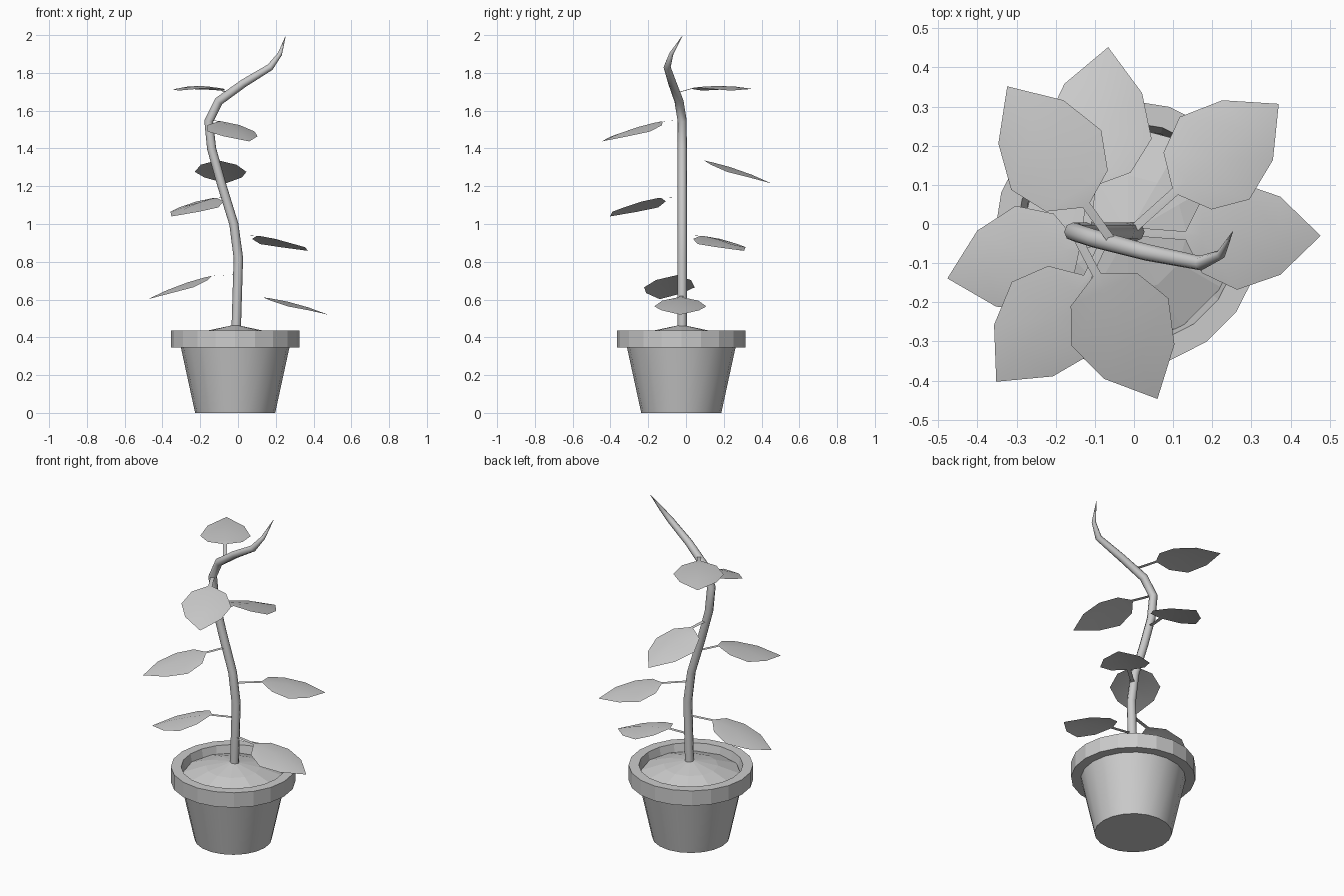
import bpy, bmesh, math
from mathutils import Vector

if "Cube" in bpy.data.objects:
    bpy.data.objects.remove(bpy.data.objects["Cube"])

CX, CY = -0.015, -0.025          # pot centre
SIDES = 20


def new_object(name, bm, angle=None):
    me = bpy.data.meshes.new(name)
    bmesh.ops.recalc_face_normals(bm, faces=bm.faces)
    bm.to_mesh(me)
    bm.free()
    ob = bpy.data.objects.new(name, me)
    bpy.context.collection.objects.link(ob)
    if angle is not None:
        bpy.ops.object.select_all(action='DESELECT')
        ob.select_set(True)
        bpy.context.view_layer.objects.active = ob
        bpy.ops.object.shade_smooth_by_angle(angle=math.radians(angle))
    return ob


def lathe(name, profile, sides, angle=None, closed=False, centre=(CX, CY)):
    """Revolve (radius, z) points; radius 0 becomes a single pole vertex."""
    bm = bmesh.new()
    rings = []
    for r, z in profile:
        n = 1 if r == 0 else sides
        rings.append([bm.verts.new((centre[0] + r * math.cos(2 * math.pi * i / sides),
                                    centre[1] + r * math.sin(2 * math.pi * i / sides), z))
                      for i in range(n)])
    pairs = list(zip(rings, rings[1:]))
    if closed:
        pairs.append((rings[-1], rings[0]))
    for a, b in pairs:
        for i in range(sides):
            j = (i + 1) % sides
            quad = [a[i % len(a)], a[j % len(a)], b[j % len(b)], b[i % len(b)]]
            bm.faces.new(list(dict.fromkeys(quad)))
    return new_object(name, bm, angle)


# Pot body, faceted rim and soil mound
lathe("pot_body", [(0, 0), (0.212, 0), (0.287, 0.345)], SIDES, 30)
lathe("pot_rim", [(0.285, 0.345), (0.341, 0.345), (0.341, 0.435),
                  (0.285, 0.435), (0.268, 0.36)], SIDES)
lathe("soil", [(0.275, 0.39), (0.15, 0.435), (0, 0.467)], 12)

# Stem: tapering octagonal tube along a bent path (x, y, z, radius)
path = [(-0.010, -0.02, 0.43, 0.025), (0.002, -0.02, 0.82, 0.025),
        (-0.022, -0.02, 1.00, 0.024), (-0.087, -0.02, 1.21, 0.024),
        (-0.140, -0.02, 1.40, 0.024), (-0.155, -0.02, 1.545, 0.024),
        (-0.102, -0.037, 1.65, 0.024), (0.030, -0.072, 1.745, 0.022),
        (0.170, -0.10, 1.83, 0.019), (0.222, -0.078, 1.90, 0.012),
        (0.252, -0.02, 1.995, 0.001)]
curve = bpy.data.curves.new("stem", 'CURVE')
curve.dimensions = '3D'
curve.bevel_depth = 1.0
curve.bevel_resolution = 2
curve.use_fill_caps = True
spline = curve.splines.new('POLY')
spline.points.add(len(path) - 1)
for pt, (x, y, z, r) in zip(spline.points, path):
    pt.co = (x, y, z, 1)
    pt.radius = r
bpy.context.collection.objects.link(bpy.data.objects.new("stem", curve))

# Leaf outline: (fraction of length, half width, edge drop below the midrib)
OUTLINE = [(0.0, 0.011, 0.0), (0.12, 0.095, 0.012), (0.38, 0.138, 0.025),
           (0.70, 0.100, 0.015), (1.0, 0.0, 0.0)]


def leaf(name, stem, base, tip):
    """Flat ribbon stalk from stem to base, then a folded drooping blade to tip."""
    stem, base, tip = Vector(stem), Vector(base), Vector(tip)
    flat = (tip - base).to_2d().normalized()
    side = Vector((-flat.y, flat.x, 0))
    bm = bmesh.new()
    rows = [[bm.verts.new(stem + side * 0.011 * s) for s in (1, 0, -1)]]
    for t, w, drop in OUTLINE:
        mid = base.lerp(tip, t) + Vector((0, 0, 0.05 * t * (1 - t)))
        if w == 0:
            rows.append([bm.verts.new(mid)] * 3)
        else:
            rows.append([bm.verts.new(mid + side * w * s - Vector((0, 0, drop * abs(s))))
                         for s in (1, 0, -1)])
    for a, b in zip(rows, rows[1:]):
        for k in (0, 1):
            bm.faces.new(list(dict.fromkeys([a[k], a[k + 1], b[k + 1], b[k]])))
    new_object(name, bm, 40)


# Seven leaves spiralling up: stem joint, blade base, tip
LEAVES = [
    ((0.00, -0.02, 0.62), (0.132, -0.03, 0.612), (0.477, -0.03, 0.52)),
    ((0.00, -0.02, 0.733), (-0.142, -0.056, 0.725), (-0.477, -0.139, 0.602)),
    ((-0.01, -0.02, 0.94), (0.105, 0.083, 0.937), (0.37, 0.307, 0.858)),
    ((-0.065, -0.02, 1.14), (-0.12, -0.138, 1.138), (-0.352, -0.403, 1.04)),
    ((-0.122, -0.02, 1.338), (-0.108, 0.10, 1.335), (-0.066, 0.452, 1.215)),
    ((-0.153, -0.02, 1.55), (-0.095, -0.13, 1.543), (0.06, -0.447, 1.437)),
    ((-0.055, -0.045, 1.695), (-0.122, 0.048, 1.722), (-0.324, 0.352, 1.715)),
]
for i, (s, b, t) in enumerate(LEAVES):
    leaf(f"leaf_{i + 1}", s, b, t)
